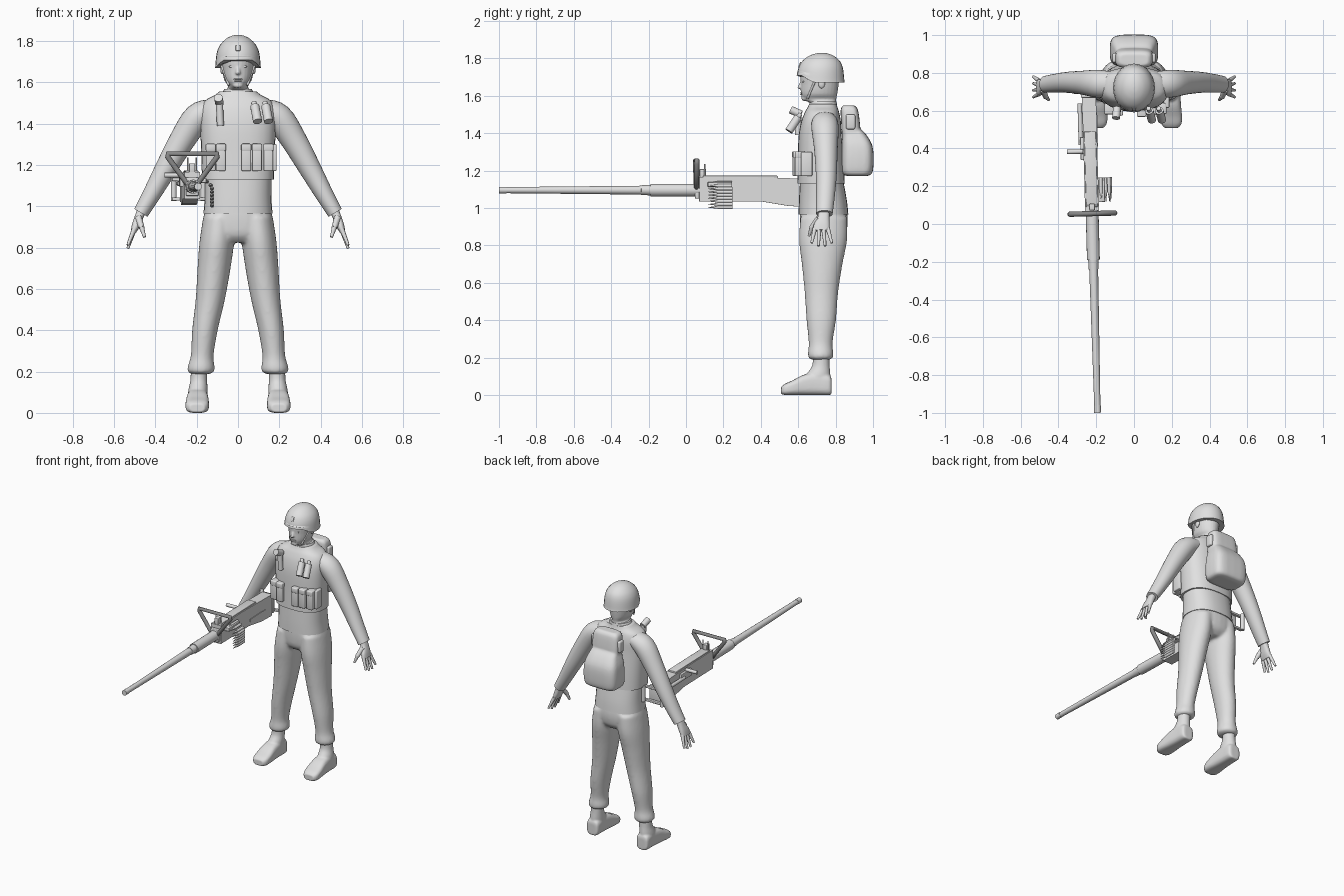
import bpy, bmesh, math
from mathutils import Vector, Matrix

cube = bpy.data.objects.get("Cube")
if cube:
    bpy.data.objects.remove(cube)


def material(name, value):
    mat = bpy.data.materials.new(name)
    mat.use_nodes = True
    mat.diffuse_color = (value, value, value, 1)
    mat.node_tree.nodes["Principled BSDF"].inputs["Base Color"].default_value = (value, value, value, 1)
    return mat


grey = material("light_grey", 0.75)
dark = material("dark_grey", 0.25)


def finish(name, bm, angle=40):
    bmesh.ops.recalc_face_normals(bm, faces=bm.faces[:])
    mesh = bpy.data.meshes.new(name)
    bm.to_mesh(mesh)
    bm.free()
    mesh.materials.append(grey)
    ob = bpy.data.objects.new(name, mesh)
    bpy.context.collection.objects.link(ob)
    bpy.ops.object.select_all(action='DESELECT')
    ob.select_set(True)
    bpy.context.view_layer.objects.active = ob
    bpy.ops.object.shade_smooth_by_angle(angle=math.radians(angle))
    return ob


def smooth_path(rings, steps=4):
    """Catmull-Rom interpolation through ring tuples."""
    p = [Vector(r) for r in rings]
    p = [p[0]] + p + [p[-1]]
    out = []
    for i in range(1, len(p) - 2):
        a, b, c, d = p[i - 1:i + 3]
        for k in range(steps):
            t = k / steps
            out.append(0.5 * (2 * b + (c - a) * t + (2 * a - 5 * b + 4 * c - d) * t * t
                              + (3 * b - a - 3 * c + d) * t ** 3))
    return out + [p[-1]]


def loft(name, rings, power=2, mode='flat', sides=28, angle=50):
    """Skin rings (x, y, z, half width, half depth); modes: flat, follow, along_y."""
    path = smooth_path(rings)
    bm = bmesh.new()
    rows = []
    for i, r in enumerate(path):
        c = Vector(r[:3])
        u, v = Vector((1, 0, 0)), Vector((0, 1, 0))
        if mode == 'along_y':
            v = Vector((0, 0, 1))
        elif mode == 'follow':
            t = path[min(i + 1, len(path) - 1)] - path[max(i - 1, 0)]
            u = Vector((-t[2], 0, t[0])).normalized()
        row = []
        for k in range(sides):
            a = math.tau * k / sides
            f = [math.copysign(abs(q) ** (2 / power), q) for q in (math.cos(a), math.sin(a))]
            row.append(bm.verts.new(c + u * f[0] * r[3] + v * f[1] * r[4]))
        rows.append(row)
    for a, b in zip(rows, rows[1:]):
        for k in range(sides):
            n = (k + 1) % sides
            bm.faces.new((a[k], a[n], b[n], b[k]))
    bm.faces.new(rows[-1])
    bm.faces.new(rows[0][::-1])
    return finish(name, bm, angle)


def rod(name, a, b, r1, r2=None, sides=16):
    a, b = Vector(a), Vector(b)
    bm = bmesh.new()
    m = Matrix.Translation((a + b) / 2) @ (b - a).to_track_quat('Z', 'Y').to_matrix().to_4x4()
    bmesh.ops.create_cone(bm, cap_ends=True, segments=sides, radius1=r1,
                          radius2=r1 if r2 is None else r2, depth=(b - a).length, matrix=m)
    return finish(name, bm)


def box(name, centre, size, bevel=0.0, tilt=0.0):
    bm = bmesh.new()
    bmesh.ops.create_cube(bm, size=1, matrix=Matrix.Translation(centre)
                          @ Matrix.Rotation(tilt, 4, 'X') @ Matrix.Diagonal((*size, 1)))
    if bevel:
        bmesh.ops.bevel(bm, geom=bm.edges[:], offset=bevel, segments=3, profile=0.5, affect='EDGES')
    return finish(name, bm)


def ball(name, centre, size):
    bm = bmesh.new()
    bmesh.ops.create_uvsphere(bm, u_segments=16, v_segments=10, radius=1,
                              matrix=Matrix.Translation(centre) @ Matrix.Diagonal((*size, 1)))
    return finish(name, bm, 80)


def fuse(name, parts, voxel, passes):
    """Join overlapping closed parts into one softened skin."""
    bpy.ops.object.select_all(action='DESELECT')
    for part in parts:
        part.select_set(True)
    bpy.context.view_layer.objects.active = parts[0]
    bpy.ops.object.join()
    parts[0].name = name
    remesh = parts[0].modifiers.new("skin", 'REMESH')
    remesh.mode = 'VOXEL'
    remesh.voxel_size = voxel
    remesh.use_smooth_shade = True
    soften = parts[0].modifiers.new("soften", 'SMOOTH')
    soften.iterations = passes


# Head and face
fuse("head", [loft("skull", [(0, .735, 1.5, .065, .07), (0, .735, 1.555, .06, .068),
                             (0, .715, 1.58, .048, .088), (0, .712, 1.61, .066, .097),
                             (0, .715, 1.66, .076, .101), (0, .717, 1.72, .08, .104),
                             (0, .72, 1.78, .06, .08)]),
              rod("nose", (0, .626, 1.695), (0, .609, 1.643), .006, .012),
              ball("nose_tip", (0, .609, 1.645), (.012, .014, .009)),
              ball("chin", (0, .635, 1.585), (.025, .018, .014))], .005, 2)
for z in (1.607, 1.615):
    ball("lip", (0, .618, z), (.022, .008, .004))
for s, side in ((1, "left"), (-1, "right")):
    ball(side + "_eye", (s * .03, .629, 1.676), (.013, .008, .006))
    ball(side + "_ear", (s * .076, .725, 1.665), (.01, .018, .026))
    rod(side + "_chin_strap", (s * .079, .69, 1.68), (s * .045, .65, 1.585), .006)

# Helmet, with a rim that drops around the ears and nape
helmet = loft("helmet", [(0, .72, 1.695, .111, .129), (0, .72, 1.705, .109, .126),
                         (0, .72, 1.74, .104, .121), (0, .722, 1.78, .087, .104),
                         (0, .724, 1.81, .058, .071), (0, .725, 1.825, .028, .034),
                         (0, .725, 1.829, .003, .004)], angle=80)
for v in helmet.data.vertices:
    drop = max(0, min(1, (v.co.y - .62) / .06)) * max(0, (1.75 - v.co.z) / .055)
    v.co.z += .012 * (1 - min(1, drop)) * (v.co.z < 1.72) - .025 * drop
box("helmet_mount", (0, .61, 1.765), (.022, .01, .03), .003, -.4)

# Torso
loft("shirt", [(0, .735, .965, .167, .133), (0, .732, 1.04, .162, .128),
               (0, .725, 1.15, .162, .115)], power=2.4)
loft("vest", [(0, .722, 1.13, .174, .127), (0, .72, 1.25, .178, .122), (0, .717, 1.38, .182, .115),
              (0, .722, 1.46, .182, .106), (0, .727, 1.51, .16, .092), (0, .73, 1.538, .112, .08),
              (0, .732, 1.555, .09, .074)], power=2.5)
loft("collar", [(0, .733, 1.53, .085, .078), (0, .733, 1.568, .066, .071)])

trousers = [loft("pelvis", [(0, .735, .985, .16, .126), (0, .737, .92, .168, .128),
                            (0, .735, .86, .155, .118), (0, .732, .825, .1, .085)], power=2.3)]
for s, side in ((1, "left"), (-1, "right")):
    # Arms
    loft(side + "_sleeve", [(s * .12, .742, 1.468, .052, .065), (s * .195, .743, 1.43, .068, .073),
                            (s * .273, .748, 1.315, .062, .063), (s * .358, .75, 1.165, .052, .055),
                            (s * .422, .745, 1.05, .043, .049), (s * .47, .74, .968, .037, .044)],
         mode='follow')
    # Hands
    loft(side + "_hand", [(s * .462, .738, .99, .022, .03), (s * .478, .735, .95, .021, .031),
                          (s * .493, .725, .91, .02, .042), (s * .506, .722, .878, .014, .043)],
         mode='follow', power=2.5)
    for i in range(4):
        y0, y1 = .689 + i * .023, .672 + i * .036
        tip = .8 + (.012 if i in (0, 3) else -.004)
        rod(f"{side}_finger_{i + 1}", (s * .502, y0, .89), (s * .533, y1, tip), .0125, .007, 10)
    rod(side + "_thumb_base", (s * .482, .71, .945), (s * .466, .672, .895), .017, .014, 10)
    rod(side + "_thumb", (s * .467, .674, .9), (s * .452, .657, .85), .013, .007, 10)
    # Legs with gathered cuffs
    trousers.append(loft("leg", [
        (s * .09, .737, .95, .078, .125), (s * .102, .733, .83, .084, .129),
        (s * .116, .728, .7, .08, .109), (s * .134, .724, .55, .071, .09),
        (s * .16, .723, .4, .062, .079), (s * .173, .72, .28, .055, .064),
        (s * .178, .72, .225, .065, .068), (s * .179, .72, .2, .064, .066),
        (s * .182, .72, .188, .044, .048)]))
    # Boots
    fuse(side + "_boot", [
        loft("ankle", [(s * .188, .722, .21, .04, .044), (s * .19, .721, .155, .041, .047),
                       (s * .194, .707, .105, .047, .065), (s * .196, .695, .04, .048, .075)]),
        loft("foot", [(s * .195, .778, .044, .028, .04), (s * .195, .766, .053, .045, .053),
                      (s * .195, .7, .06, .049, .06), (s * .196, .63, .054, .053, .054),
                      (s * .197, .57, .039, .057, .039), (s * .198, .53, .03, .053, .03),
                      (s * .198, .509, .024, .036, .02)], mode='along_y', power=3.2)], .006, 3)
    box(side + "_pack_pocket", (s * .1, .88, 1.46), (.03, .05, .08), .01)
fuse("trousers", trousers, .009, 8)

# Backpack
fuse("backpack", [
    loft("pack_lower", [(0, .915, 1.17, .09, .05), (0, .915, 1.185, .12, .08),
                        (0, .917, 1.25, .128, .086), (0, .915, 1.33, .123, .082),
                        (0, .9, 1.39, .105, .065), (0, .88, 1.43, .09, .045)], power=4),
    loft("pack_upper", [(0, .885, 1.35, .1, .05), (0, .88, 1.45, .101, .05),
                        (0, .873, 1.525, .095, .046), (0, .87, 1.548, .075, .03)], power=4)], .007, 4)

# Vest pouches
for i, x in enumerate((-.132, -.083, .04, .092, .147)):
    y = .592 + abs(x) * .14
    box(f"pouch_{i + 1}", (x, y, 1.235), (.046, .055, .13), .006)
    box(f"pouch_flap_{i + 1}", (x, y - .002, 1.285), (.049, .056, .035), .006)
box("side_pouch", (.172, .645, 1.235), (.03, .06, .13), .006)

# Chest canisters and lamp
for i, x in enumerate((.085, .138)):
    rod(f"canister_{i + 1}", (x + .01, .55, 1.41), (x - .004, .6, 1.485), .022)
    rod(f"canister_neck_{i + 1}", (x - .004, .6, 1.485), (x - .008, .612, 1.503), .012)
rod("lamp_body", (-.085, .6, 1.39), (-.09, .6, 1.5), .017)
rod("lamp_head", (-.09, .615, 1.5), (-.095, .56, 1.525), .021)

# Heavy gun, built along y about its own centre line
gun = []
bm = bmesh.new()
profile = [(.07, 1.035), (.4, 1.035), (.55, 1.01), (.67, 1.005), (.67, 1.155), (.35, 1.165), (.07, 1.165)]
face = bm.faces.new([bm.verts.new((-.037, y, z)) for y, z in profile])
grown = bmesh.ops.extrude_face_region(bm, geom=[face])["geom"]
bmesh.ops.translate(bm, vec=(.074, 0, 0), verts=[g for g in grown if isinstance(g, bmesh.types.BMVert)])
gun.append(finish("receiver", bm))
gun += [rod("barrel", (0, -.2, 1.095), (0, -.998, 1.095), .024, .016),
        rod("barrel_tip", (0, -.96, 1.095), (0, -1, 1.095), .018),
        rod("barrel_collar", (0, -.24, 1.095), (0, -.16, 1.095), .026, .029),
        rod("barrel_sleeve", (0, -.19, 1.095), (0, .08, 1.095), .034),
        box("top_cover", (0, .29, 1.165), (.062, .4, .014), .004),
        box("side_plate", (.038, .5, 1.07), (.006, .18, .02)),
        box("rear_sight", (0, .09, 1.185), (.03, .035, .045), .004),
        box("feed_tray", (.05, .18, 1.125), (.04, .13, .025), .004),
        box("sight_mount", (0, .06, 1.095), (.06, .025, .09), .005),
        rod("charging_rail", (-.05, .42, 1.11), (-.05, .64, 1.11), .012),
        box("charging_plate", (-.043, .4, 1.12), (.02, .12, .05), .004),
        rod("charging_handle", (-.04, .385, 1.15), (-.125, .385, 1.15), .012),
        box("back_plate", (0, .68, 1.08), (.085, .02, .12), .005)]
for z in (1.035, 1.13):
    gun.append(box("grip_bar", (0, .7, z), (.16, .02, .016), .004))
for x in (-.072, .072):
    gun.append(rod("spade_grip", (x, .715, 1.025), (x, .715, 1.14), .014))
for x in (-.02, .02):
    gun.append(rod("sight_post", (x, .1, 1.17), (x, .1, 1.235), .004))

# Triangular carry frame
corners = [(-.116, 1.254), (.118, 1.254), (.12, 1.238), (.012, 1.09), (-.012, 1.09), (-.118, 1.238)]
curve = bpy.data.curves.new("carry_frame", 'CURVE')
curve.dimensions = '3D'
curve.bevel_depth = .014
line = curve.splines.new('POLY')
line.points.add(len(corners) - 1)
for point, (x, z) in zip(line.points, corners):
    point.co = (x, .055, z, 1)
line.use_cyclic_u = True
curve.materials.append(dark)
gun.append(bpy.data.objects.new("carry_frame", curve))
bpy.context.collection.objects.link(gun[-1])

# Hanging cartridge belt
for i in range(9):
    x, z = .05 + .05 * math.sin(min(1, i / 3) * math.pi / 2), 1.135 - .0165 * i
    gun.append(rod(f"cartridge_case_{i + 1}", (x, .165, z), (x, .245, z), .0095, sides=10))
    gun.append(rod(f"cartridge_point_{i + 1}", (x, .165, z), (x, .115, z), .0075, .001, 10))
for part in gun:
    part.location = (-.22, 0, 0)
    part.rotation_euler.z = .027
